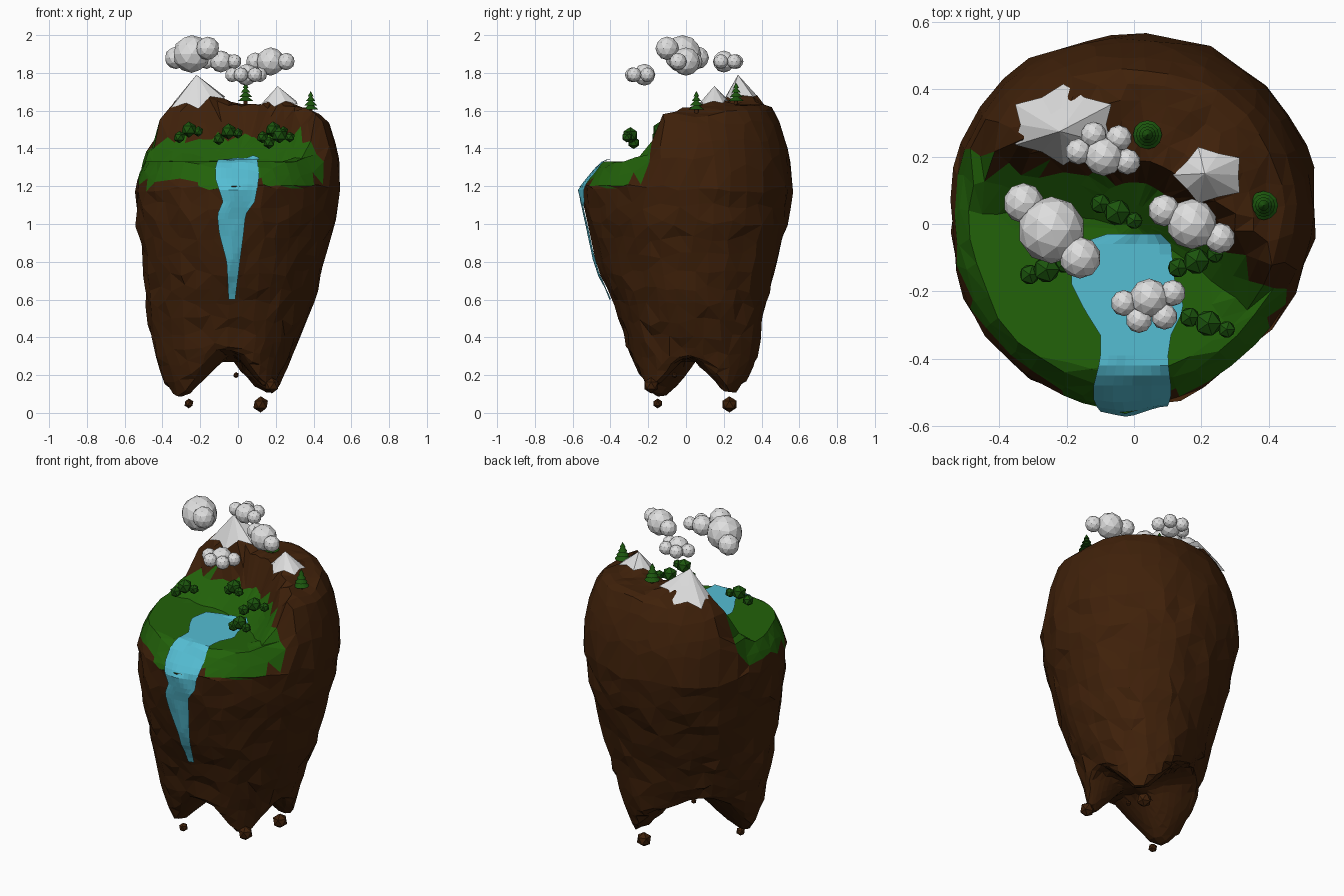
import bpy, bmesh, math, random
from mathutils import Vector
from mathutils.bvhtree import BVHTree

random.seed(7)
cube = bpy.data.objects.get("Cube")
if cube:
    bpy.data.objects.remove(cube)


def material(name, r, g, b):
    m = bpy.data.materials.new(name)
    m.use_nodes = True
    m.diffuse_color = (r, g, b, 1)
    m.node_tree.nodes["Principled BSDF"].inputs["Base Color"].default_value = (r, g, b, 1)
    return m


EARTH = material("earth_brown", 0.05, 0.015, 0.003)
GRASS = material("grass_green", 0.016, 0.122, 0.003)
LEAF = material("leaf_green", 0.011, 0.09, 0.004)
WATER = material("water_blue", 0.09, 0.51, 0.65)
WHITE = material("cloud_white", 0.73, 0.73, 0.73)


def finish(bm, name, *mats):
    mesh = bpy.data.meshes.new(name)
    bm.to_mesh(mesh)
    ob = bpy.data.objects.new(name, mesh)
    for m in mats:
        mesh.materials.append(m)
    bpy.context.collection.objects.link(ob)
    return ob


def interp(table, t):
    """Piecewise linear lookup; each row is (key, values...), keys rising."""
    if t <= table[0][0]:
        return table[0][1:]
    for a, b in zip(table, table[1:]):
        if t <= b[0]:
            f = (t - a[0]) / (b[0] - a[0])
            return tuple(p + (q - p) * f for p, q in zip(a[1:], b[1:]))
    return table[-1][1:]


# Island outline by height: z, left, right, front, back extents
SIDES = [(0.3, 0.43, 0.29, 0.31, 0.37), (0.4, 0.455, 0.33, 0.325, 0.39),
         (0.6, 0.485, 0.41, 0.39, 0.425), (0.8, 0.5, 0.455, 0.465, 0.48),
         (1.0, 0.535, 0.51, 0.525, 0.53), (1.19, 0.545, 0.545, 0.557, 0.56)]
# Corner bulge by height: z, back right, back left, front left, front right
CORNERS = [(0.3, 0.09, -0.12, 0.12, -0.05), (0.6, 0.06, -0.04, 0.08, -0.05), (1.19, 0.03, 0.045, 0, -0.07)]
# Arches between the feet: direction in degrees, height
ARCHES = [(135, 0.13), (-105, 0.07), (0, 0.03)]
# Line where the meadow meets the mountain: x, y
EDGE = [(-0.5, 0.2), (-0.1, 0.16), (0.08, 0.1), (0.2, 0.02), (0.3, -0.09), (0.46, -0.24), (0.55, -0.32)]
RISE = [(-0.1, 4.5), (0.2, 2.4), (0.35, 1.7)]
PEAKS = [(-0.21, 0.3, 1.73, 0.6), (-0.11, 0.31, 1.69, 0.5), (0.21, 0.16, 1.68, 0.5)]
FEET = [(-0.3, -0.15, 0.075), (0.16, 0.24, 0.11), (0.16, -0.18, 0.14)]


def outline(z, a):
    left, right, front, back = interp(SIDES, z)
    c, s = math.cos(a), math.sin(a)
    k = 1 + abs(math.sin(2 * a)) * interp(CORNERS, z)[int(a / (math.pi / 2)) % 4]
    return c * k * (right if c > 0 else left), s * k * (back if s > 0 else front)


def arch(a):
    return max(h * max(0, math.cos(a - math.radians(d))) ** 5 for d, h in ARCHES)


def past_edge(x, y):
    return y - interp(EDGE, x)[0]


def top_height(x, y, s):
    d = past_edge(x, y)
    meadow = 1.33 + min(max((d + 0.15) * 0.9, 0), 0.13)
    meadow = min(meadow, 1.19 + (0.62 + 2 * abs(x)) * (1 - s))
    dome = 1.19 + 0.62 * math.sqrt(max(0, 1 - s ** 3))
    ridge = 1.63 - 0.4 * max(0, x - 0.3)
    for px, py, h, slope in PEAKS:
        ridge = max(ridge, h - slope * math.hypot(x - px, y - py))
    return min(dome, ridge, meadow + max(d, 0) * interp(RISE, x)[0])


def bottom_height(x, y, s, lift):
    feet = [h + 0.95 * max(0, math.hypot(x - fx, y - fy) - 0.035) for fx, fy, h in FEET]
    return min(0.27 + lift * s, max(min(feet) + lift * s, 0.3 + lift - 1.3 * (1 - s)))


# Island body: bottom cap, side rings and top cap lofted together
SEG = 36
caps = [0.1, 0.22, 0.34, 0.45, 0.55, 0.65, 0.74, 0.82, 0.89, 0.95, 0.985]
rings = [("bottom", s) for s in caps[:-1]]
rings += [("side", 0.3 + 0.89 * i / 10) for i in range(11)]
rings += [("top", s) for s in reversed(caps)]
bm = bmesh.new()
loops = []
for kind, t in rings:
    loop = []
    for i in range(SEG):
        a = 2 * math.pi * (i + random.uniform(0.25, 0.75)) / SEG
        if kind == "side":
            x, y = outline(t, a)
            z = t + random.uniform(-0.025, 0.02) + arch(a) * max(0, (0.75 - t) / 0.45)
            k = random.uniform(0.98, 1.015)
            x, y = x * k, y * k
        else:
            s = t * random.uniform(0.98, 1.01)
            x, y = (s * v for v in outline(1.19 if kind == "top" else 0.3, a))
            z = top_height(x, y, s) if kind == "top" else bottom_height(x, y, s, arch(a))
            z += random.uniform(-0.008, 0.008) if past_edge(x, y) > 0 else 0
        loop.append(bm.verts.new((x, y, z)))
    loops.append(loop)
for lo, hi in zip(loops, loops[1:]):
    for i in range(SEG):
        j = (i + 1) % SEG
        bm.faces.new((lo[i], lo[j], hi[j], hi[i]))
base = bm.verts.new((0, 0, bottom_height(0, 0, 0, 0)))
crown = bm.verts.new((0, 0, top_height(0, 0, 0)))
for i in range(SEG):
    j = (i + 1) % SEG
    bm.faces.new((base, loops[0][j], loops[0][i]))
    bm.faces.new((crown, loops[-1][i], loops[-1][j]))
bmesh.ops.triangulate(bm, faces=bm.faces[:])
for f in bm.faces:
    c = f.calc_center_median()
    grass_line = 1.19 + 0.09 * abs(c.x) + 0.025 * math.sin(16 * c.x)
    f.material_index = int(past_edge(c.x, c.y) < 0 and grass_line < c.z < 1.465)
ground = BVHTree.FromBMesh(bm)
finish(bm, "island", EARTH, GRASS)


def drop(x, y, lift):
    hit = ground.ray_cast(Vector((x, y, 3)), Vector((0, 0, -1)))[0]
    return Vector((x, y, hit.z + lift))


def push(x, z, lift):
    hit = ground.ray_cast(Vector((x, -2, z)), Vector((0, 1, 0)))[0]
    return Vector((x, hit.y - lift, z))


# Pond and waterfall: one sheet draped over meadow and cliff
POND = [(0.03, -0.08, 0.08), (0.06, -0.17, 0.11), (0.17, -0.19, 0.12), (0.25, -0.15, 0.15),
        (0.33, -0.1, 0.11), (0.4, -0.1, 0.1), (0.48, -0.12, 0.11)]
FALL = [(-1.24, -0.12, 0.11), (-1.12, -0.08, 0.09), (-1.05, -0.11, 0.04), (-0.95, -0.1, 0.03),
        (-0.8, -0.06, 0.01), (-0.6, -0.05, -0.015)]
COLS = 8
rows = []
for i in range(16):
    t = 0.03 + 0.45 * i / 15
    l, r = interp(POND, t)
    rows.append([drop(l + (r - l) * k / COLS, -t, 0.012) for k in range(COLS + 1)])
for i in range(22):
    t = -1.24 + 0.64 * i / 21
    l, r = interp(FALL, t)
    rows.append([push(l + (r - l) * k / COLS, -t, 0.014) for k in range(COLS + 1)])
bm = bmesh.new()
grid = [[bm.verts.new(p) for p in row] for row in rows]
for a, b in zip(grid, grid[1:]):
    for k in range(COLS):
        bm.faces.new((a[k], b[k], b[k + 1], a[k + 1]))
finish(bm, "waterfall", WATER)


# Snow caps: jagged cones draped over the two peaks
def snow_cap(name, apex, cx, cy, rx, ry, n, floor):
    bm = bmesh.new()
    tip = bm.verts.new(apex)
    mid, skirt = [], []
    for i in range(n):
        a = 2 * math.pi * i / n
        k = 1.1 if i % 2 else 0.85
        p = drop(cx + rx * k * math.cos(a), cy + ry * k * math.sin(a), 0.012)
        p.z = max(p.z, floor + 0.03 * (i % 2 == 0))
        m = p.lerp(Vector(apex), 0.5)
        m.z = max(m.z, drop(m.x, m.y, 0.022).z)
        skirt.append(bm.verts.new(p))
        mid.append(bm.verts.new(m))
    for i in range(n):
        j = (i + 1) % n
        bm.faces.new((tip, mid[i], mid[j]))
        bm.faces.new((mid[i], skirt[i], skirt[j], mid[j]))
    finish(bm, name, WHITE)


snow_cap("large_snow_cap", (-0.22, 0.275, 1.79), -0.21, 0.295, 0.15, 0.11, 12, 1.61)
snow_cap("small_snow_cap", (0.21, 0.15, 1.73), 0.225, 0.145, 0.1, 0.08, 10, 1.62)


# Clusters of faceted balls: x, y, z, radius
def balls(name, mat, detail, items):
    bm = bmesh.new()
    for x, y, z, r in items:
        made = bmesh.ops.create_icosphere(bm, subdivisions=detail, radius=r)["verts"]
        bmesh.ops.translate(bm, verts=made, vec=(x, y, z))
    finish(bm, name, mat)


balls("left_cloud", WHITE, 2, [(-0.245, -0.018, 1.9, 0.1), (-0.16, -0.1, 1.93, 0.062), (-0.328, 0.062, 1.88, 0.06)])
balls("right_cloud", WHITE, 2, [(0.172, 0, 1.86, 0.075), (0.255, -0.042, 1.86, 0.046), (0.09, 0.04, 1.86, 0.048)])
for name, x, y, z, flip in (("front_cloud", 0.045, -0.22, 1.79, 1), ("rear_cloud", -0.09, 0.2, 1.86, -1)):
    puffs = [(-0.075, -0.015), (-0.03, -0.065), (0.045, -0.055), (0.07, 0.015)]
    balls(name, WHITE, 2, [(x, y, z, 0.058)] + [(x + dx, y + dy * flip, z, 0.039) for dx, dy in puffs])

# Bushes: a large ball between two smaller ones
for name, x, y, z, dx, dy in (("rear_bush", -0.05, 0.035, 1.49, 0.05, -0.025),
                              ("left_bush", -0.26, -0.135, 1.5, 0.05, 0.015),
                              ("right_bush", 0.185, -0.11, 1.5, 0.055, 0.02),
                              ("front_bush", 0.22, -0.295, 1.47, 0.055, -0.018)):
    balls(name, LEAF, 1, [(x, y, z, 0.043), (x - dx, y - dy, z - 0.04, 0.033), (x + dx, y + dy, z - 0.01, 0.028)])

# Loose rocks under the island
for i, rock in enumerate([(-0.26, -0.15, 0.05, 0.026), (0.12, 0.23, 0.045, 0.043),
                          (0.18, -0.185, 0.145, 0.042), (-0.01, -0.06, 0.2, 0.016)]):
    balls("rock_%d" % (i + 1), EARTH, 1, [rock])


# Conifers: short trunk with stacked, flared tiers
def conifer(name, x, y, z):
    bm = bmesh.new()

    def cone(r1, r2, h, low, index):
        old = set(bm.faces)
        v = bmesh.ops.create_cone(bm, cap_ends=True, segments=12, radius1=r1, radius2=r2, depth=h)["verts"]
        bmesh.ops.translate(bm, verts=v, vec=(x, y, low + h / 2))
        for f in set(bm.faces) - old:
            f.material_index = index

    cone(0.01, 0.01, 0.06, z - 0.04, 0)
    for i in range(4):
        cone(0.043 - 0.009 * i, 0.006 - 0.0018 * i, 0.029, z + 0.023 * i, 1)
    finish(bm, name, EARTH, LEAF)


conifer("rear_conifer", 0.04, 0.265, 1.65)
conifer("right_conifer", 0.385, 0.055, 1.605)
